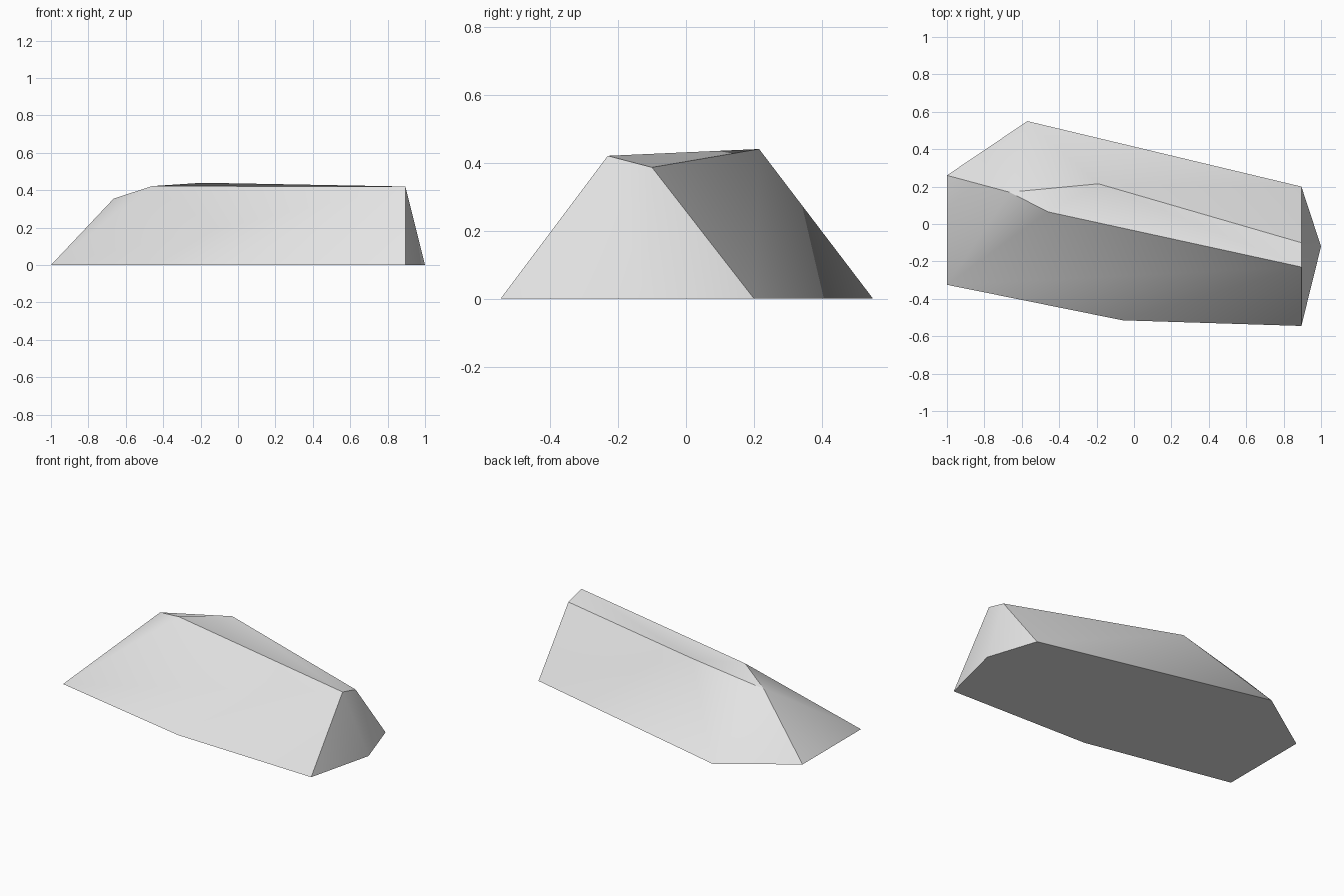
import bpy
import bmesh
from math import radians

cube = bpy.data.objects.get("Cube")
if cube:
    bpy.data.objects.remove(cube, do_unlink=True)

# Outline on the ground, then the crest of the rock
base = [(-1, 0.26), (-0.57, 0.55), (0.895, 0.2), (1, -0.12),
        (0.895, -0.545), (-0.06, -0.515), (-1, -0.325)]
crest = [(-0.46, 0.065, 0.422), (0.895, -0.23, 0.42), (0.895, -0.1, 0.386),
         (-0.19, 0.215, 0.44), (-0.665, 0.17, 0.355)]

# Faceted rock as the hull of both outlines
bm = bmesh.new()
for x, y in base:
    bm.verts.new((x, y, 0))
for point in crest:
    bm.verts.new(point)
bmesh.ops.convex_hull(bm, input=bm.verts[:])
bmesh.ops.dissolve_limit(bm, angle_limit=radians(1),
                         verts=bm.verts[:], edges=bm.edges[:])
bmesh.ops.recalc_face_normals(bm, faces=bm.faces[:])
mesh = bpy.data.meshes.new("rock")
bm.to_mesh(mesh)
bm.free()
rock = bpy.data.objects.new("rock", mesh)
bpy.context.collection.objects.link(rock)

# Plain stone colour
stone = bpy.data.materials.new("light grey stone")
stone.use_nodes = True
colour = (0.8, 0.8, 0.8, 1)
stone.diffuse_color = colour
stone.node_tree.nodes["Principled BSDF"].inputs["Base Color"].default_value = colour
mesh.materials.append(stone)

# Soft shading over shallow folds, crisp main ridges
bpy.ops.object.select_all(action="DESELECT")
rock.select_set(True)
bpy.context.view_layer.objects.active = rock
bpy.ops.object.shade_smooth_by_angle(angle=radians(30))
